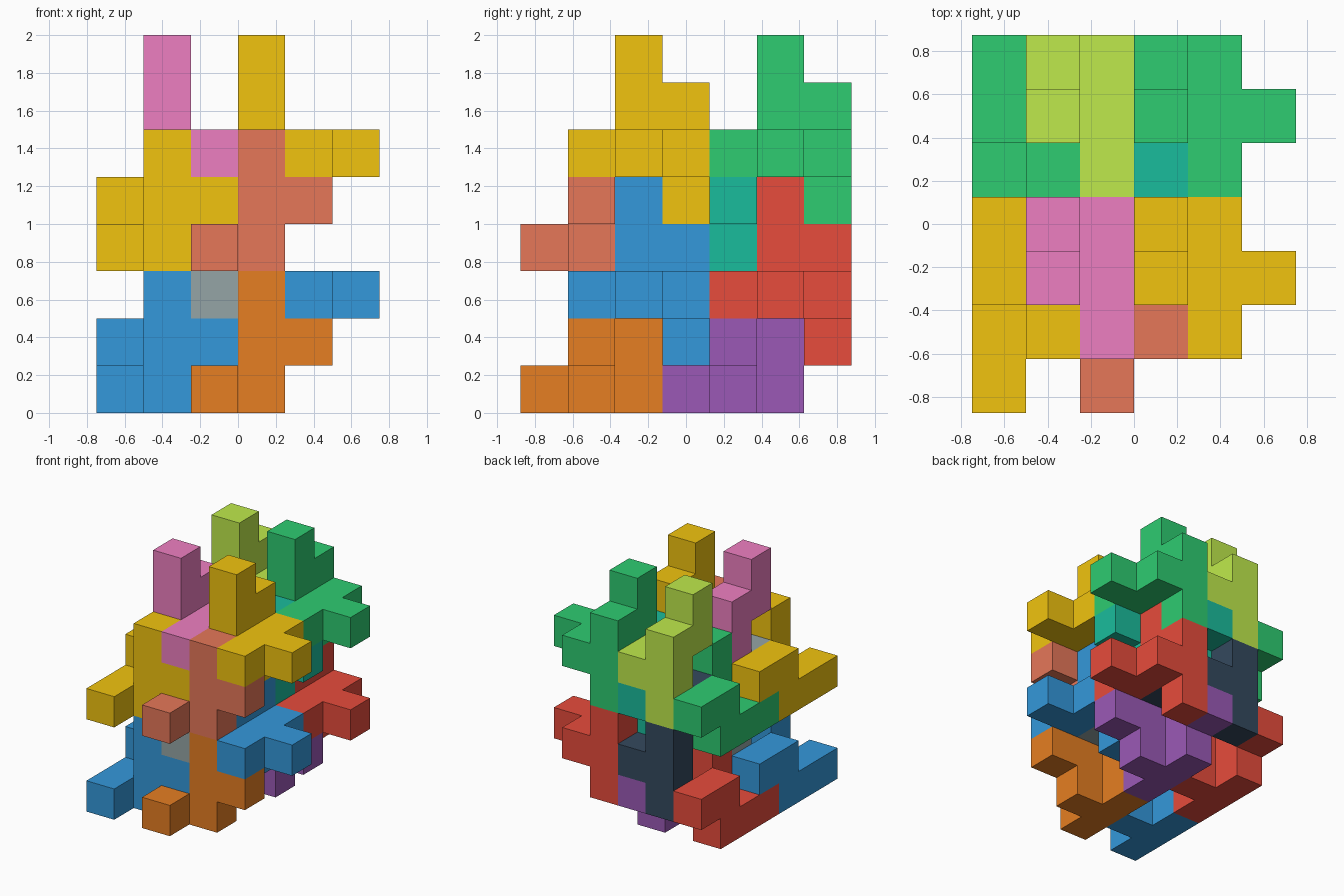
import bpy, bmesh
from mathutils import Vector

if "Cube" in bpy.data.objects:
    bpy.data.objects.remove(bpy.data.objects["Cube"])

U = 0.25                                   # cube size
ORIGIN = Vector((-0.75, -0.875, 0.0))

# One nine-cube piece: zigzag layer, bar layer, single nub (x, y, z cells)
PIECE = [(0, 0, 0), (0, 1, 0), (0, 2, 0), (0, 2, 1), (0, 3, 1),
         (1, 1, 0), (1, 1, 1), (1, 1, 2),
         (2, 1, 1)]
# The same piece turned a quarter about x
TURNED = [(x, 3 - z, 1 + y) for x, y, z in PIECE]

COLOURS = dict(blue="3498db", orange="e67e22", grey="95a5a6",
               red="e74c3c", purple="9b59b6", navy="34495e",
               yellow="f1c40f", salmon="e67759", pink="ee7fc1",
               green="2ecc71", teal="1abc9c", lime="bfea4c")


def linear(c):
    return c / 12.92 if c <= 0.04045 else ((c + 0.055) / 1.055) ** 2.4


def material(name, code):
    m = bpy.data.materials.new(name)
    rgb = [linear(int(code[i:i + 2], 16) / 255) for i in (0, 2, 4)]
    m.diffuse_color = (*rgb, 1.0)
    m.use_nodes = True
    m.node_tree.nodes["Principled BSDF"].inputs["Base Color"].default_value = m.diffuse_color
    return m


def face_corners(cell, axis, side):
    # Corners of one cube face, wound outward
    a, b = (axis + 1) % 3, (axis + 2) % 3
    loop = [(0, 0), (1, 0), (1, 1), (0, 1)]
    for u, v in (loop if side else loop[::-1]):
        p = list(cell)
        p[axis] += side
        p[a] += u
        p[b] += v
        yield tuple(p)


def build_piece(name, cells, shift, mat):
    cells = {tuple(c + s for c, s in zip(cell, shift)) for cell in cells}
    bm = bmesh.new()
    verts = {}
    for cell in sorted(cells):
        for axis in range(3):
            for side in (0, 1):
                near = list(cell)
                near[axis] += 2 * side - 1
                if tuple(near) in cells:
                    continue
                quad = []
                for p in face_corners(cell, axis, side):
                    if p not in verts:
                        verts[p] = bm.verts.new(ORIGIN + Vector(p) * U)
                    quad.append(verts[p])
                bm.faces.new(quad)
    me = bpy.data.meshes.new(name)
    bm.to_mesh(me)
    bm.free()
    me.materials.append(mat)
    bpy.context.collection.objects.link(bpy.data.objects.new(name, me))


mats = {n: material(n, c) for n, c in COLOURS.items()}

# Four interlocking clusters, three cells apart in y and z
CLUSTERS = [("front_lower", 0, 0, ("blue", "orange", "grey")),
            ("back_lower", 3, 0, ("red", "purple", "navy")),
            ("front_upper", 0, 3, ("yellow", "salmon", "pink")),
            ("back_upper", 3, 3, ("green", "teal", "lime"))]

for label, dy, dz, (main, second, third) in CLUSTERS:
    for part, cells, dx, col in (("left_piece", PIECE, 0, main),
                                 ("inner_left_piece", TURNED, 1, third),
                                 ("inner_right_piece", PIECE, 2, second),
                                 ("right_piece", TURNED, 3, main)):
        build_piece(f"{label}_{part}", cells, (dx, dy, dz), mats[col])
